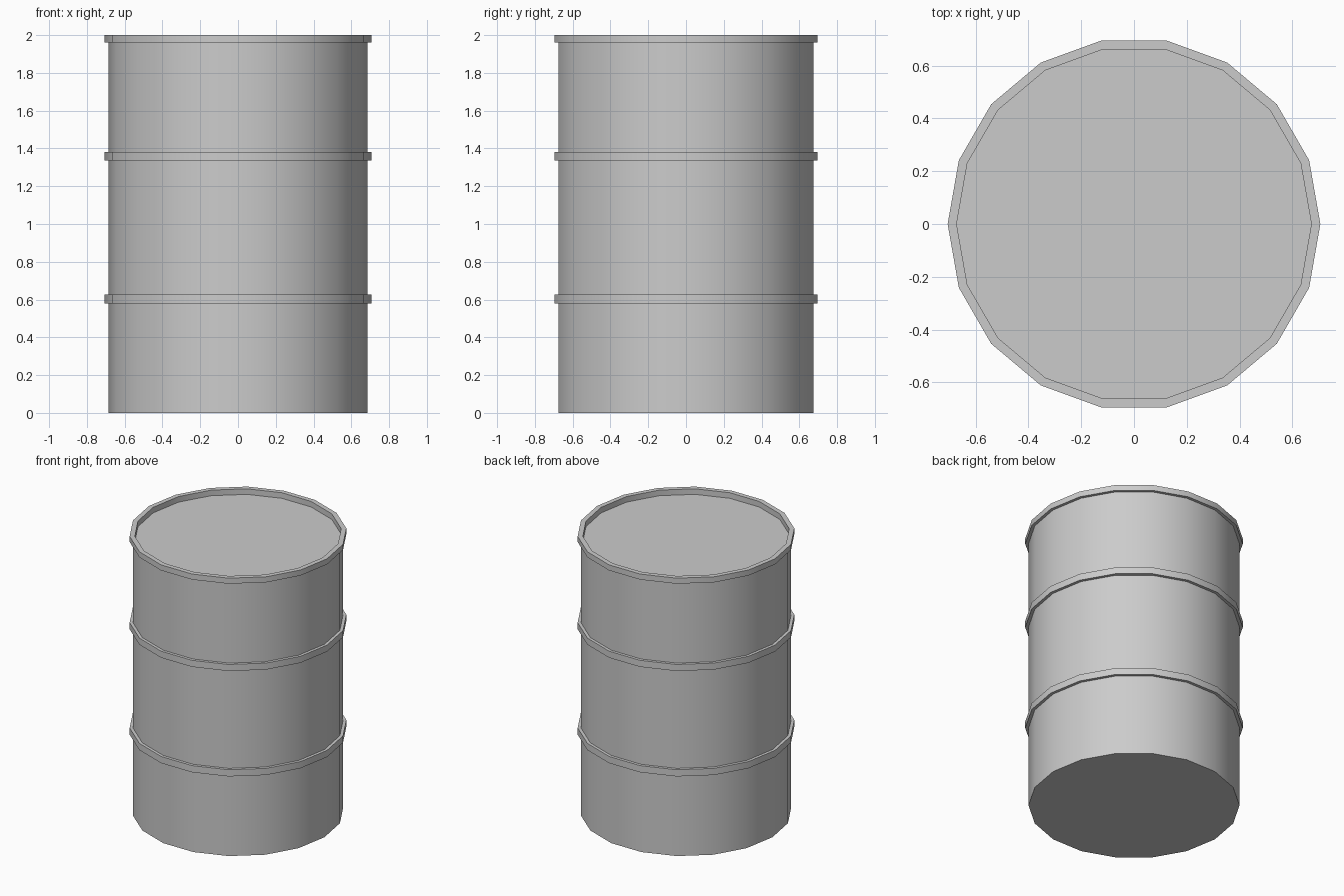
import bpy, bmesh
from math import cos, sin, tau, radians

if "Cube" in bpy.data.objects:
    bpy.data.objects.remove(bpy.data.objects["Cube"])

SIDES = 18
BODY_R, BAND_R, LIP_R = 0.685, 0.706, 0.672


def lathe(name, profile, cap_start=False, cap_end=False):
    """Revolve (radius, z) points, listed from bottom to top, around z."""
    bm = bmesh.new()
    rings = [[bm.verts.new((r * cos(tau * i / SIDES), r * sin(tau * i / SIDES), z))
              for i in range(SIDES)] for r, z in profile]
    for low, high in zip(rings, rings[1:]):
        for i in range(SIDES):
            j = (i + 1) % SIDES
            bm.faces.new((low[i], low[j], high[j], high[i]))
    if cap_start:
        bm.faces.new(rings[0][::-1])
    if cap_end:
        bm.faces.new(rings[-1])
    mesh = bpy.data.meshes.new(name)
    bm.to_mesh(mesh)
    bm.free()
    obj = bpy.data.objects.new(name, mesh)
    bpy.context.collection.objects.link(obj)
    bpy.ops.object.select_all(action='DESELECT')
    obj.select_set(True)
    bpy.context.view_layer.objects.active = obj
    bpy.ops.object.shade_smooth_by_angle(angle=radians(30))
    return obj


# Barrel wall with its rolled top rim and recessed lid
lathe("barrel_body", [(BODY_R, 0), (BODY_R, 1.96), (BAND_R, 1.96),
                      (BAND_R, 2.0), (LIP_R, 2.0), (LIP_R, 1.96)],
      cap_start=True, cap_end=True)

# Two raised hoops around the wall
for name, z0, z1 in (("lower_hoop", 0.58, 0.628), ("upper_hoop", 1.335, 1.382)):
    lathe(name, [(BODY_R, z0), (BAND_R, z0), (BAND_R, z1), (BODY_R, z1)])
